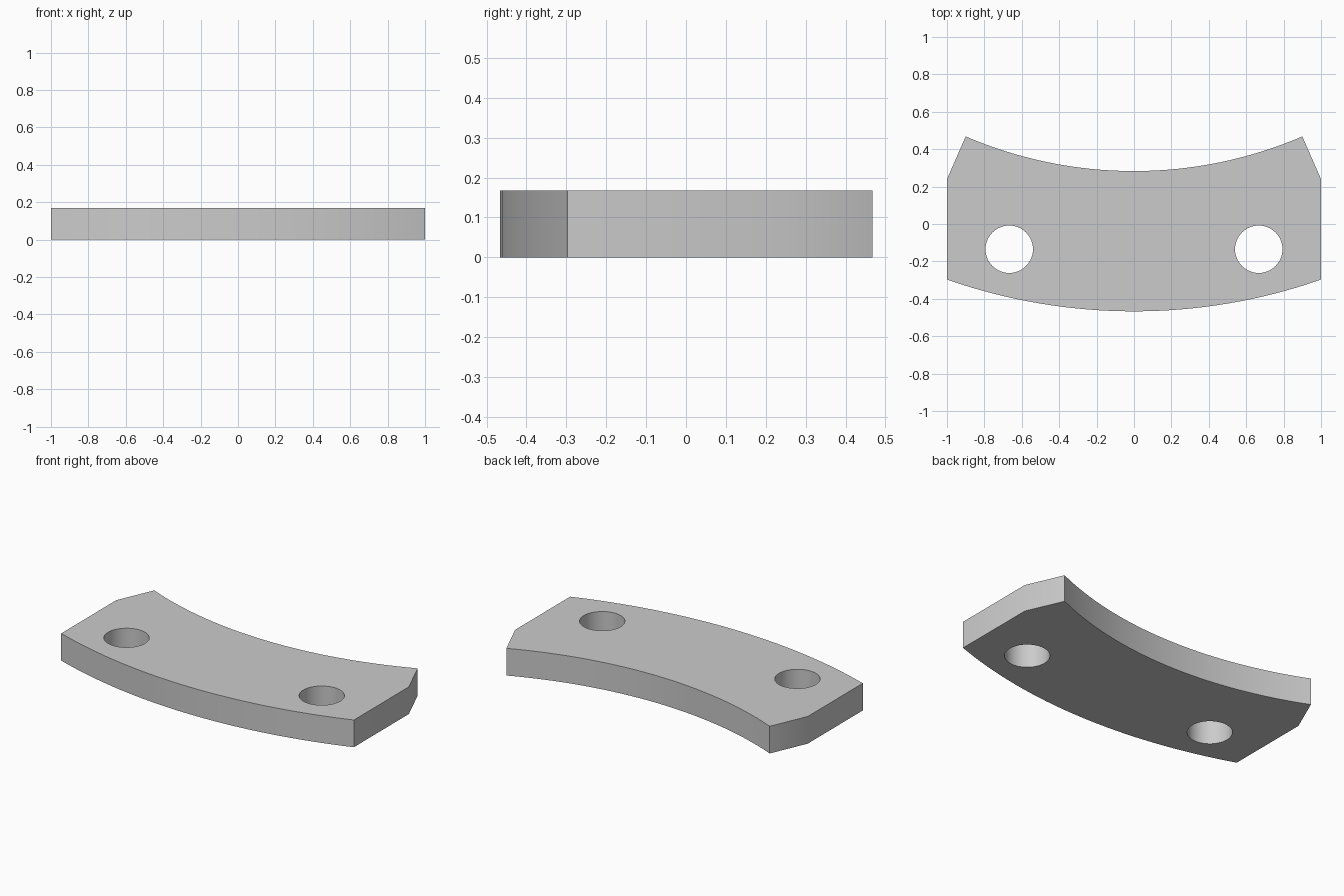
import bpy
import bmesh
from math import asin, cos, sin, pi
from mathutils import Vector

cube = bpy.data.objects.get("Cube")
if cube:
    bpy.data.objects.remove(cube, do_unlink=True)

THICK = 0.168
CENTRE_Y = 2.563          # shared centre of both arcs
R_OUTER, R_INNER = 3.03, 2.28
HOLE_X, HOLE_Y, HOLE_R = 0.667, -0.135, 0.127


def arc(radius, half_width, steps):
    """Points on an arc bulging to the front, from -x to +x."""
    a = asin(half_width / radius)
    angles = [-a + 2 * a * i / steps for i in range(steps + 1)]
    return [(radius * sin(t), CENTRE_Y - radius * cos(t)) for t in angles]


def circle(x, y, radius, steps=48):
    return [(x + radius * cos(2 * pi * i / steps),
             y + radius * sin(2 * pi * i / steps)) for i in range(steps)]


def add_loop(bm, points):
    verts = [bm.verts.new((x, y, 0)) for x, y in points]
    return [bm.edges.new((v, verts[i - 1])) for i, v in enumerate(verts)]


# Outline: outer arc, straight sides, radial ends, inner arc
outline = arc(R_OUTER, 1, 32) + [(1, 0.24)]
outline += arc(R_INNER, 0.9, 32)[::-1] + [(-1, 0.24)]

# Flat plate with two bolt holes, raised to its thickness
bm = bmesh.new()
edges = add_loop(bm, outline)
for side in (-1, 1):
    edges += add_loop(bm, circle(side * HOLE_X, HOLE_Y, HOLE_R))
bmesh.ops.triangle_fill(bm, edges=edges, use_beauty=True, normal=(0, 0, 1))
raised = bmesh.ops.extrude_face_region(bm, geom=bm.faces[:], use_keep_orig=True)
top = [g for g in raised["geom"] if isinstance(g, bmesh.types.BMVert)]
bmesh.ops.translate(bm, verts=top, vec=Vector((0, 0, THICK)))
bmesh.ops.recalc_face_normals(bm, faces=bm.faces[:])

mesh = bpy.data.meshes.new("curved_plate")
bm.to_mesh(mesh)
bm.free()
plate = bpy.data.objects.new("curved_plate", mesh)
bpy.context.collection.objects.link(plate)

# Plain grey finish
GREY = (0.6, 0.6, 0.6, 1)
mat = bpy.data.materials.new("plain_grey")
mat.use_nodes = True
mat.diffuse_color = GREY
mat.node_tree.nodes["Principled BSDF"].inputs["Base Color"].default_value = GREY
mesh.materials.append(mat)

# Smooth curved walls, crisp rims
bpy.ops.object.select_all(action="DESELECT")
plate.select_set(True)
bpy.context.view_layer.objects.active = plate
bpy.ops.object.shade_smooth_by_angle(angle=pi / 6)
